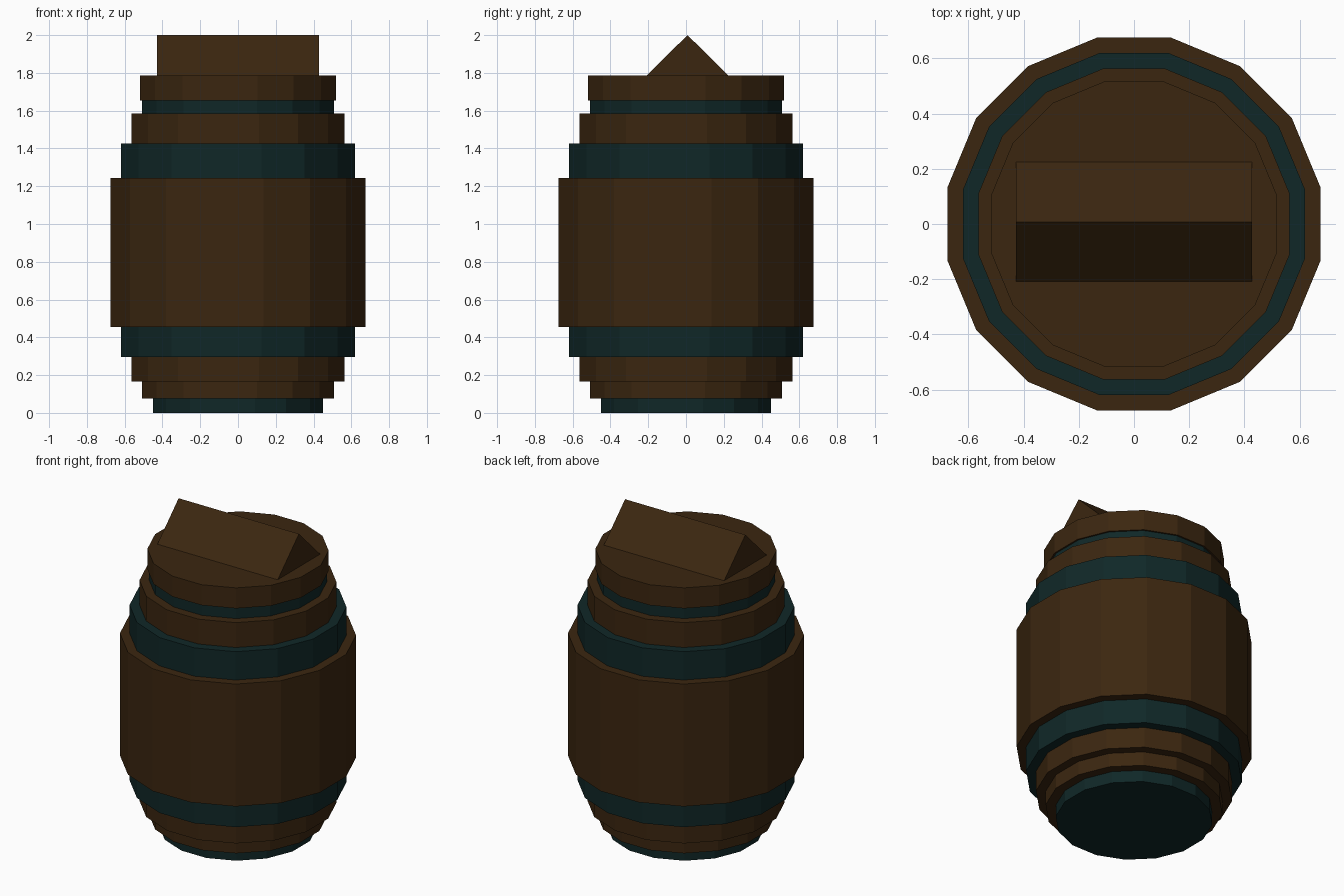
import bpy, bmesh, math

if "Cube" in bpy.data.objects:
    bpy.data.objects.remove(bpy.data.objects["Cube"])

SIDES = 16


def material(name, color):
    m = bpy.data.materials.new(name)
    m.diffuse_color = (*color, 1.0)
    m.use_nodes = True
    m.node_tree.nodes["Principled BSDF"].inputs["Base Color"].default_value = m.diffuse_color
    return m


wood = material("dark_brown_wood", (0.044, 0.0195, 0.005))
metal = material("dark_teal_metal", (0.005, 0.0205, 0.0205))


def add_object(name, bm, mat):
    bmesh.ops.recalc_face_normals(bm, faces=bm.faces)
    mesh = bpy.data.meshes.new(name)
    bm.to_mesh(mesh)
    bm.free()
    mesh.materials.append(mat)
    obj = bpy.data.objects.new(name, mesh)
    bpy.context.collection.objects.link(obj)


def prism(name, outline, offset, mat):
    """Extrude a closed outline along the offset vector."""
    bm = bmesh.new()
    face = bm.faces.new([bm.verts.new(p) for p in outline])
    ext = bmesh.ops.extrude_face_region(bm, geom=[face], use_keep_orig=True)
    top = [g for g in ext["geom"] if isinstance(g, bmesh.types.BMVert)]
    bmesh.ops.translate(bm, verts=top, vec=offset)
    add_object(name, bm, mat)


def ring(name, z0, z1, half_width, mat):
    """Flat-sided drum with a flat side facing each axis."""
    r = half_width / math.cos(math.pi / SIDES)
    angles = [2 * math.pi * (i + 0.5) / SIDES for i in range(SIDES)]
    prism(name, [(r * math.cos(a), r * math.sin(a), z0) for a in angles],
          (0, 0, z1 - z0), mat)


# Barrel drums, bottom to top
for part in (
    ("base_hoop", 0.0, 0.075, 0.45, metal),
    ("foot_staves", 0.075, 0.165, 0.508, wood),
    ("lower_staves", 0.165, 0.297, 0.563, wood),
    ("lower_hoop", 0.297, 0.456, 0.62, metal),
    ("belly_staves", 0.456, 1.243, 0.675, wood),
    ("upper_hoop", 1.243, 1.425, 0.62, metal),
    ("upper_staves", 1.425, 1.585, 0.563, wood),
    ("neck_hoop", 1.585, 1.655, 0.508, metal),
    ("lid", 1.655, 1.787, 0.518, wood),
):
    ring(*part)

# Triangular handle across the lid
prism("lid_handle",
      [(-0.428, -0.208, 1.787), (-0.428, 0.224, 1.787), (-0.428, 0.008, 2.0)],
      (0.856, 0, 0), wood)
